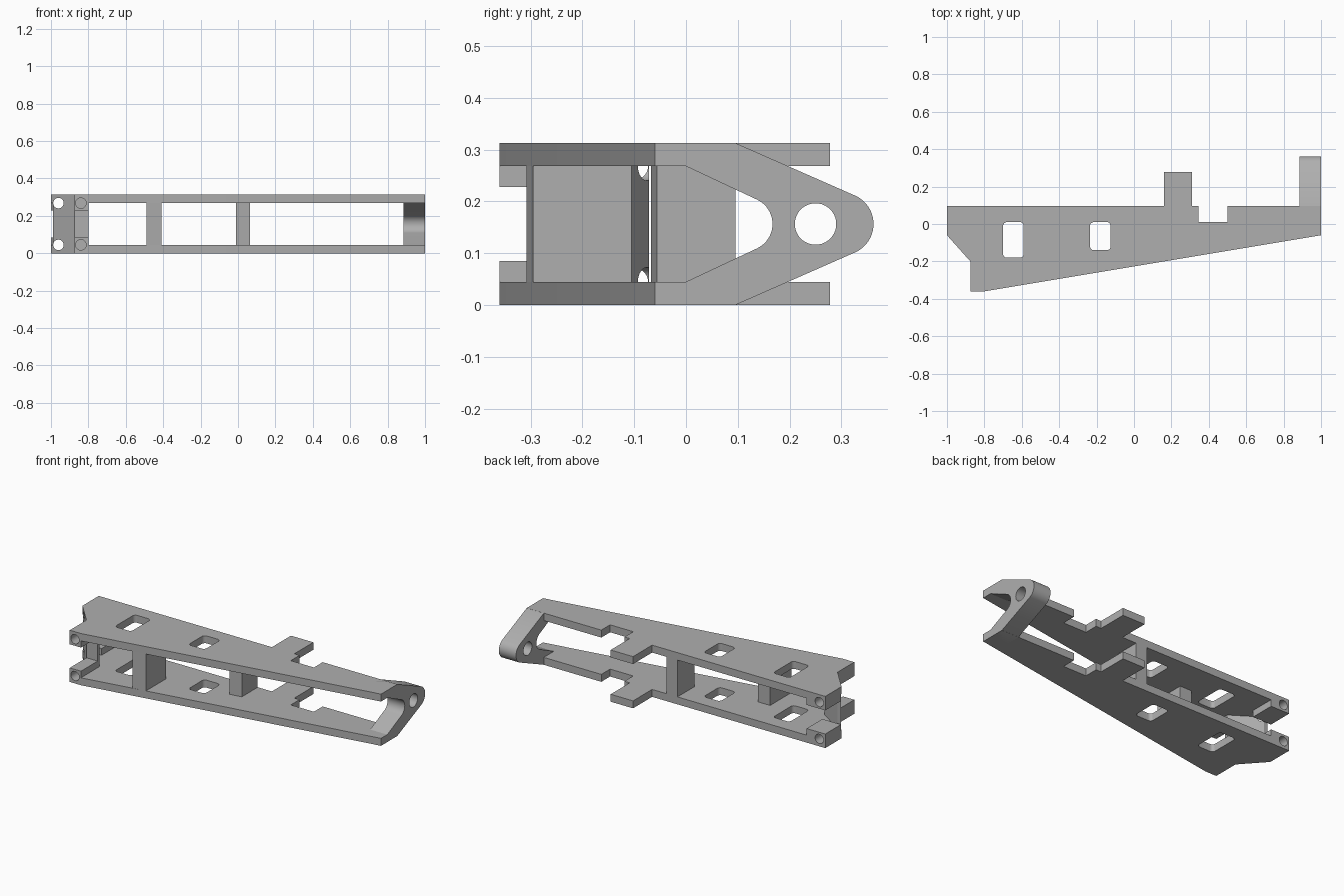
import bpy, bmesh
from math import cos, sin, radians
from mathutils import Vector

if "Cube" in bpy.data.objects:
    bpy.data.objects.remove(bpy.data.objects["Cube"])

H, T = 0.313, 0.045          # overall height, plate thickness

grey = bpy.data.materials.new("light_grey")
grey.use_nodes = True
grey.diffuse_color = (0.43, 0.43, 0.43, 1)
grey.node_tree.nodes["Principled BSDF"].inputs["Base Color"].default_value = grey.diffuse_color


def prism(name, outline, axis, lo, hi):
    """Extrude a 2D outline along an axis from lo to hi."""
    place = {"x": lambda a, b, d: (d, a, b),
             "y": lambda a, b, d: (a, d, b),
             "z": lambda a, b, d: (a, b, d)}[axis]
    bm = bmesh.new()
    face = bm.faces.new([bm.verts.new(place(a, b, lo)) for a, b in outline])
    top = bmesh.ops.extrude_face_region(bm, geom=[face])["geom"]
    move = Vector(place(0, 0, hi - lo))
    bmesh.ops.translate(bm, vec=move, verts=[g for g in top if isinstance(g, bmesh.types.BMVert)])
    bmesh.ops.recalc_face_normals(bm, faces=bm.faces)
    mesh = bpy.data.meshes.new(name)
    bm.to_mesh(mesh)
    bm.free()
    mesh.materials.append(grey)
    ob = bpy.data.objects.new(name, mesh)
    bpy.context.collection.objects.link(ob)
    return ob


def arc(cx, cy, r, start, end, n):
    angles = [radians(start + (end - start) * i / n) for i in range(n + 1)]
    return [(cx + r * cos(a), cy + r * sin(a)) for a in angles]


def circle(cx, cy, r):
    return arc(cx, cy, r, 0, 360, 40)[:-1]


def rect(x0, x1, y0, y1):
    return [(x0, y0), (x1, y0), (x1, y1), (x0, y1)]


def rounded(x0, x1, y0, y1, r=0.02):
    return (arc(x1 - r, y1 - r, r, 0, 90, 6) + arc(x0 + r, y1 - r, r, 90, 180, 6)
            + arc(x0 + r, y0 + r, r, 180, 270, 6) + arc(x1 - r, y0 + r, r, 270, 360, 6))


# Cutters: plate windows, pin holes, tip hole
windows = [prism("window_cutter", rounded(-0.7, -0.59, -0.18, 0.01), "z", -0.1, 0.5),
           prism("window_cutter", rounded(-0.235, -0.125, -0.14, 0.01), "z", -0.1, 0.5)]
rear_pins, front_pins = [], []
for z in (T, H - T):
    rear_pins.append(prism("rear_pin_cutter", circle(-0.96, z, 0.028), "y", -0.3, 0.2))
    front_pins.append(prism("front_pin_cutter", circle(-0.84, z, 0.028), "y", -0.5, -0.25))
tip_hole = prism("tip_hole_cutter", circle(0.25, H / 2, 0.04), "x", 0.7, 1.2)
cutters = windows + rear_pins + front_pins + [tip_hole]
for c in cutters:
    c.hide_render = True

parts = []


def add(ob, cuts=()):
    for c in cuts:
        mod = ob.modifiers.new("cut", "BOOLEAN")
        mod.object = c
        mod.operation = "DIFFERENCE"
        mod.solver = "EXACT"
    parts.append(ob)


# Lower and upper tapered plates, with a bracket tab and a notch on the back edge
outline = [(-1, 0.096), (-1, -0.06), (-0.875, -0.2), (-0.875, -0.36), (-0.8, -0.36),
           (1, -0.06), (1, 0.096), (0.5, 0.096), (0.5, 0.012), (0.345, 0.012),
           (0.345, 0.096), (0.31, 0.096), (0.31, 0.278), (0.16, 0.278), (0.16, 0.096)]
for i, (name, z) in enumerate((("lower", 0), ("upper", H - T))):
    add(prism(name + "_plate", outline, "z", z, z + T),
        windows + [rear_pins[i], front_pins[i]])
    # Pin bosses thickening the plate inwards
    lo, hi = (T, 0.085) if i == 0 else (H - 0.085, H - T)
    add(prism(name + "_rear_boss", rect(-1, -0.875, -0.055, 0.096), "z", lo, hi), [rear_pins[i]])
    add(prism(name + "_front_boss", rect(-0.875, -0.8, -0.36, -0.2), "z", lo, hi), [front_pins[i]])

# Slanted end wall between the plates
add(prism("end_wall", [(-0.99, -0.071), (-0.875, -0.2), (-0.8, -0.2), (-0.8, -0.18), (-0.965, -0.071)],
          "z", T, H - T), rear_pins)

# Upright spacers
add(prism("front_spacer", [(-0.49, -0.308), (-0.41, -0.295), (-0.41, -0.105), (-0.49, -0.105)],
          "z", T, H - T))
add(prism("back_spacer", [(-0.01, -0.068), (0.065, -0.056), (0.065, 0.096), (-0.01, 0.096)],
          "z", T, H - T))

# Rounded tip yoke joining the plates
mid = H / 2
yoke = ([(0, 0), (0.095, 0)] + arc(0.302, mid, 0.06, -65, 65, 20) + [(0.095, H), (0, H), (0, H - T)]
        + arc(0.115, mid, 0.052, 65, -65, 20) + [(0, T)])
add(prism("tip_yoke", yoke, "x", 0.885, 1), [tip_hole])

# Apply the cuts, drop the cutters, shade
bpy.context.view_layer.update()
graph = bpy.context.evaluated_depsgraph_get()
cut_meshes = [(ob, bpy.data.meshes.new_from_object(ob.evaluated_get(graph))) for ob in parts]
for ob, mesh in cut_meshes:
    ob.modifiers.clear()
    ob.data = mesh
for c in cutters:
    bpy.data.objects.remove(c)
bpy.ops.object.select_all(action="DESELECT")
for ob in parts:
    ob.select_set(True)
bpy.context.view_layer.objects.active = parts[0]
bpy.ops.object.shade_smooth_by_angle(angle=radians(30))
